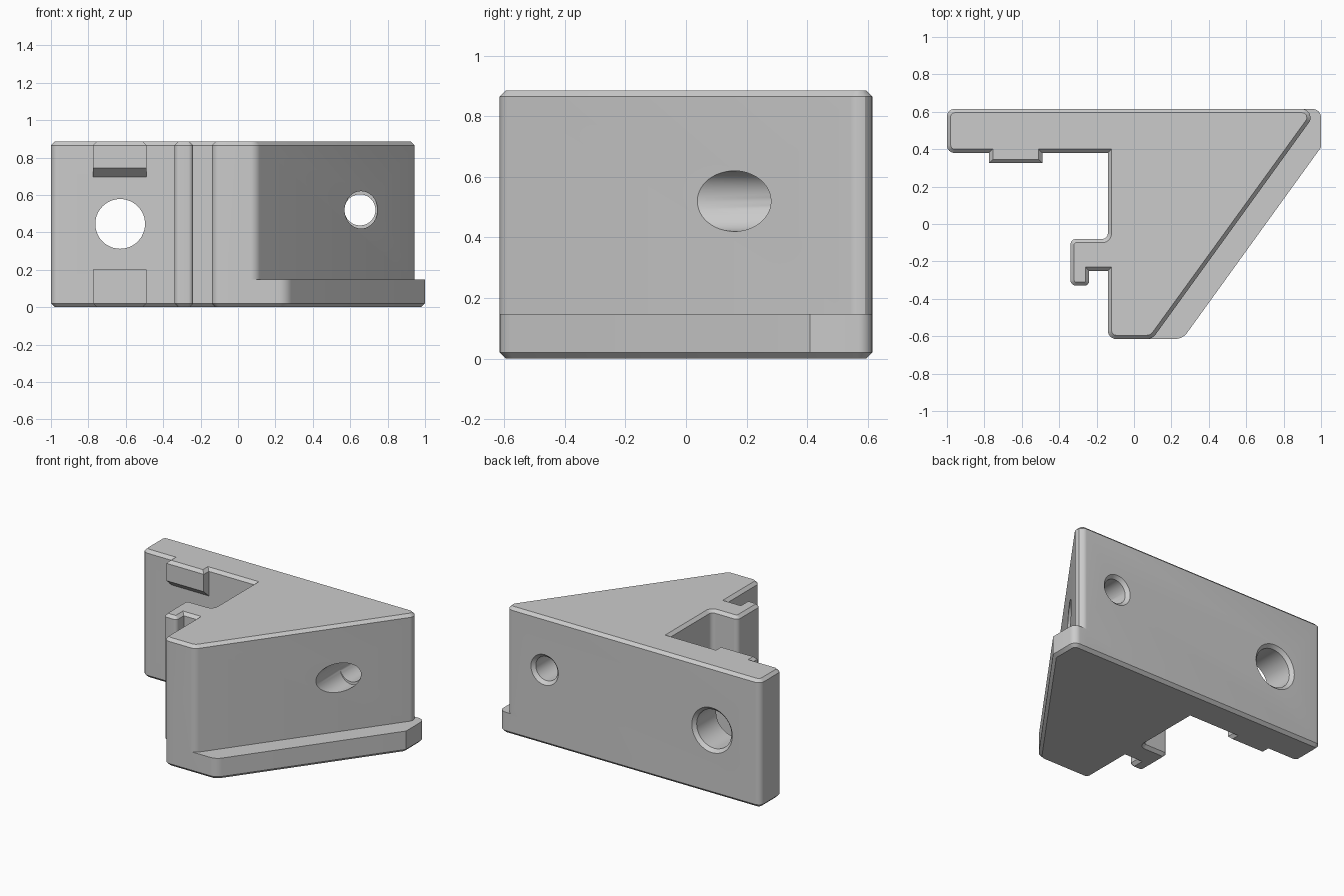
import bpy, bmesh, math
from mathutils import Vector

if "Cube" in bpy.data.objects:
    bpy.data.objects.remove(bpy.data.objects["Cube"])

grey = bpy.data.materials.new("light grey")
grey.use_nodes = True
grey.diffuse_color = (0.6, 0.6, 0.6, 1)
grey.node_tree.nodes["Principled BSDF"].inputs["Base Color"].default_value = (0.6, 0.6, 0.6, 1)


def rounded(corners, steps=6):
    """Turn (x, y, radius) corners into an outline with arcs."""
    out = []
    for i, (x, y, r) in enumerate(corners):
        p = Vector((x, y))
        if r == 0:
            out.append(p)
            continue
        a = (Vector(corners[i - 1][:2]) - p).normalized()
        b = (Vector(corners[(i + 1) % len(corners)][:2]) - p).normalized()
        half = a.angle(b) / 2
        centre = p + (a + b).normalized() * r / math.sin(half)
        start = p + a * r / math.tan(half) - centre
        end = p + b * r / math.tan(half) - centre
        for k in range(steps + 1):
            out.append(centre + start.lerp(end, k / steps).normalized() * r)
    return out


def inset(points, d):
    """Mitred inward offset of a counter-clockwise outline."""
    out = []
    for i, p in enumerate(points):
        u = (p - points[i - 1]).normalized()
        v = (points[(i + 1) % len(points)] - p).normalized()
        n1, n2 = Vector((-u.y, u.x)), Vector((-v.y, v.x))
        out.append(p + (n1 + n2) * d / (1 + n1.dot(n2)))
    return out


def loft(name, rings):
    """Skin closed rings of 3D points and cap both ends."""
    bm = bmesh.new()
    loops = [[bm.verts.new(p) for p in ring] for ring in rings]
    n = len(loops[0])
    for low, high in zip(loops, loops[1:]):
        for i in range(n):
            j = (i + 1) % n
            bm.faces.new((low[i], low[j], high[j], high[i]))
    bm.faces.new(loops[0][::-1])
    bm.faces.new(loops[-1])
    bmesh.ops.recalc_face_normals(bm, faces=bm.faces)
    mesh = bpy.data.meshes.new(name)
    bm.to_mesh(mesh)
    bm.free()
    mesh.materials.append(grey)
    obj = bpy.data.objects.new(name, mesh)
    bpy.context.collection.objects.link(obj)
    return obj


def prism(name, outline, levels):
    """Stack an outline at (height, inset) levels."""
    return loft(name, [[(p.x, p.y, z) for p in inset(outline, d)] for z, d in levels])


def bore(name, x, z, sections, n=48):
    """Round cutter along y from (y, radius across, radius up, x shift) sections."""
    turns = [2 * math.pi * k / n for k in range(n)]
    return loft(name, [[(x + s + rx * math.cos(t), y, z + rz * math.sin(t)) for t in turns]
                       for y, rx, rz, s in sections])


def combine(target, tool, operation):
    mod = target.modifiers.new(tool.name, "BOOLEAN")
    mod.operation, mod.object, mod.solver = operation, tool, "EXACT"
    bpy.context.view_layer.objects.active = target
    bpy.ops.object.modifier_apply(modifier=mod.name)
    bpy.data.objects.remove(tool)


BEVEL, TOP, LEDGE = 0.02, 0.885, 0.147

# Bracket body: arm, hook and triangular gusset in one outline
body_outline = rounded([
    (-1, 0.615, 0.04), (-1, 0.38, 0.04),
    (-0.775, 0.38, 0), (-0.775, 0.325, 0), (-0.49, 0.325, 0), (-0.49, 0.38, 0),
    (-0.14, 0.38, 0), (-0.14, -0.08, 0.03),
    (-0.34, -0.08, 0.03), (-0.34, -0.33, 0.03), (-0.24, -0.33, 0.025),
    (-0.24, -0.25, 0), (-0.14, -0.25, 0),
    (-0.14, -0.615, 0.045), (0.098, -0.615, 0.06), (0.988, 0.615, 0.045)])
body = prism("corner_bracket", body_outline,
             [(0, BEVEL), (BEVEL, 0), (TOP - BEVEL, 0), (TOP, BEVEL)])

# Foot ledge along the sloping side
ledge_outline = rounded([
    (-0.05, -0.615, 0), (0.26, -0.615, 0.08), (1, 0.41, 0),
    (1, 0.615, 0.045), (0.5, 0.615, 0)])
ledge = prism("foot_ledge", ledge_outline, [(0, BEVEL), (BEVEL, 0), (LEDGE, 0)])
combine(body, ledge, "UNION")

# Gap that splits the arm rib into a lower and an upper tab
gap = [(0.25, 0.2), (0.38, 0.2), (0.38, 0.695), (0.325, 0.745), (0.25, 0.745)]
combine(body, loft("tab_gap", [[(x, y, z) for y, z in gap] for x in (-0.85, -0.42)]),
        "DIFFERENCE")

# Large arm hole, chamfered at the back
combine(body, bore("large_hole", -0.63, 0.445, [
    (0.2, 0.133, 0.133, 0), (0.593, 0.133, 0.133, 0), (0.635, 0.175, 0.175, 0)]),
    "DIFFERENCE")

# Small screw hole: recess on the slope, chamfered at the back
combine(body, bore("small_hole", 0.652, 0.52, [
    (-0.3, 0.088, 0.1, 0.006), (0.3, 0.088, 0.1, 0.006), (0.301, 0.083, 0.083, 0),
    (0.593, 0.083, 0.083, 0), (0.635, 0.125, 0.125, 0)]), "DIFFERENCE")

# Smooth rounded corners, crisp chamfers
bpy.ops.object.select_all(action="DESELECT")
body.select_set(True)
bpy.context.view_layer.objects.active = body
bpy.ops.object.shade_smooth_by_angle(angle=math.radians(30))
